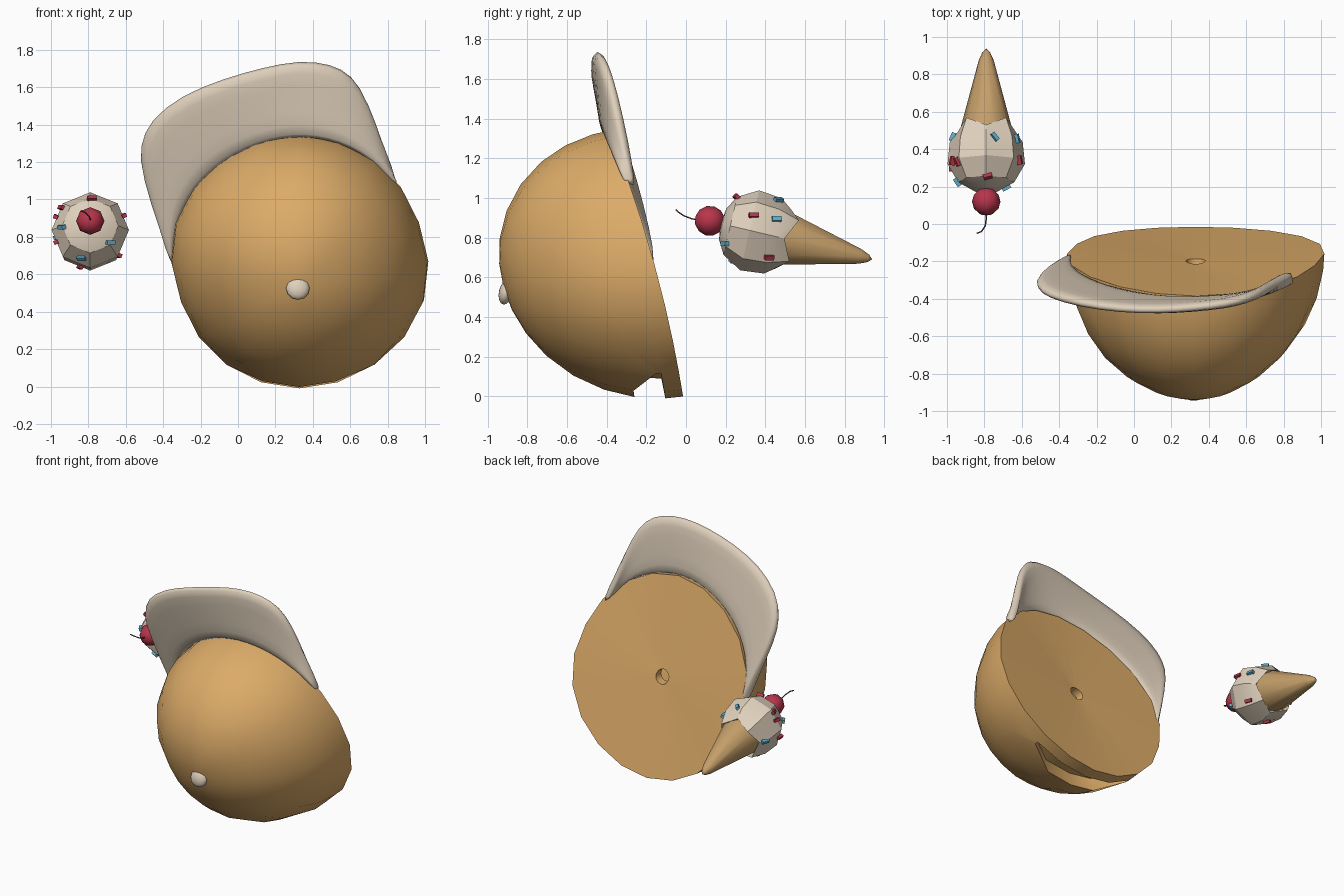
import bpy, bmesh
from math import sin, cos, radians, pi
from mathutils import Vector
from mathutils.bvhtree import BVHTree

cube = bpy.data.objects.get("Cube")
if cube:
    bpy.data.objects.remove(cube, do_unlink=True)


def material(name, rgb):
    m = bpy.data.materials.new(name)
    m.use_nodes = True
    m.diffuse_color = (*rgb, 1)
    bsdf = next(n for n in m.node_tree.nodes if n.type == "BSDF_PRINCIPLED")
    bsdf.inputs["Base Color"].default_value = (*rgb, 1)
    return m


ORANGE = material("cap orange", (0.72, 0.41, 0.14))
CREAM = material("cream", (0.74, 0.63, 0.50))
WAFER = material("wafer brown", (0.55, 0.34, 0.14))
RED = material("cherry red", (0.48, 0.035, 0.07))
BLUE = material("sprinkle blue", (0.12, 0.42, 0.62))
STEM = material("stem brown", (0.10, 0.08, 0.06))


def finish(name, bm, mat, angle=40):
    bmesh.ops.recalc_face_normals(bm, faces=bm.faces)
    me = bpy.data.meshes.new(name)
    bm.to_mesh(me)
    bm.free()
    ob = bpy.data.objects.new(name, me)
    bpy.context.collection.objects.link(ob)
    me.materials.append(mat)
    bpy.ops.object.select_all(action="DESELECT")
    ob.select_set(True)
    bpy.context.view_layer.objects.active = ob
    bpy.ops.object.shade_smooth_by_angle(angle=radians(angle))
    return ob


def loft(bm, rings, closed=True):
    """Skin rows of points with quads; returns vertex and face rows."""
    rows = [[bm.verts.new(p) for p in r] for r in rings]
    n = len(rows[0])
    faces = []
    for a, b in zip(rows, rows[1:]):
        faces.append([bm.faces.new((a[i], a[(i + 1) % n], b[(i + 1) % n], b[i]))
                      for i in range(n if closed else n - 1)])
    return rows, faces


def fan(bm, row, tip):
    v = bm.verts.new(tip)
    for i in range(len(row)):
        bm.faces.new((row[i], row[(i + 1) % len(row)], v))


# Cap: crown and its closed opening
CENTRE = Vector((0.33, -0.2, 0.67))
APEX = Vector((0.32, -0.92, 0.55))


def rim(a):
    """Offset of the rim from the centre at an angle in degrees."""
    r = 0.67 + 0.03 * max(0, cos(radians(2 * (a - 153))))
    c, s = cos(radians(a)), sin(radians(a))
    return Vector((r * c, -0.185 * s + 0.04 * c * c, 0.67 * s))


SEG = 20
angles = [270 + i * 360 / SEG for i in range(SEG)]
rings = []
for k, tilt in enumerate((0, 7, 19, 31, 44, 57, 69, 80)):
    ring = []
    for i, a in enumerate(angles):
        # the strap opening narrows to its ends
        t = radians(9 if k == 2 and i in (2, SEG - 2) else tilt)
        ring.append(CENTRE + rim(a % 360) * cos(t) + (APEX - CENTRE) * sin(t))
    rings.append(ring)

bm = bmesh.new()
rows, bands = loft(bm, rings)
fan(bm, rows[-1], APEX)

# strap opening: a recess above the bottom of the rim
opening = [bands[1][i] for i in (-2, -1, 0, 1)]
ext = bmesh.ops.extrude_face_region(bm, geom=opening)
bmesh.ops.translate(bm, vec=(0, -0.02, 0.1),
                    verts=[v for v in ext["geom"] if isinstance(v, bmesh.types.BMVert)])
bmesh.ops.delete(bm, geom=[f for f in opening if f.is_valid], context="FACES")

# flat closing face with a small round hole in the middle
small = [[CENTRE + rim(a % 360) * 0.075 + Vector((0, d, 0)) for a in angles]
         for d in (0, -0.06)]
inner, _ = loft(bm, small)
fan(bm, inner[1], CENTRE + Vector((0, -0.06, 0)))
for i in range(SEG):
    j = (i + 1) % SEG
    bm.faces.new((rows[0][i], rows[0][j], inner[0][j], inner[0][i]))
finish("cap_crown", bm, ORANGE)

# Cap: brim, from the rim arc to a swept outer edge
outer = [(-.345, -.17, .66), (-.41, -.20, .84), (-.52, -.28, 1.14), (-.53, -.33, 1.29),
         (-.475, -.38, 1.43), (-.30, -.43, 1.565), (-.08, -.46, 1.65), (.13, -.465, 1.71),
         (.33, -.45, 1.75), (.5, -.43, 1.73), (.61, -.40, 1.67), (.69, -.36, 1.54),
         (.76, -.30, 1.3), (.84, -.25, 1.05)]
inner_edge = [CENTRE + rim(182 - 144 * i / 13) * 0.985 + Vector((0, -0.025, 0))
              for i in range(14)]
outer = [Vector(p) for p in outer]
bm = bmesh.new()
loft(bm, [[a.lerp(b, t) for a, b in zip(inner_edge, outer)] for t in (0, .35, .7, 1)],
     closed=False)
brim = finish("cap_brim", bm, CREAM, 60)
sol = brim.modifiers.new("thickness", "SOLIDIFY")
sol.thickness = 0.055
sol.offset = 0
brim.modifiers.new("rounding", "SUBSURF").levels = 1
brim.modifiers["rounding"].render_levels = 1


# Round parts
def ball(name, centre, size, mat, u=12, v=8, turn=0):
    bm = bmesh.new()
    bmesh.ops.create_uvsphere(bm, u_segments=u, v_segments=v, radius=1)
    ob = finish(name, bm, mat, 50)
    ob.scale = size
    ob.location = centre
    ob.rotation_euler.x = turn
    return ob


ball("cap_button", (0.32, -0.908, 0.525), (0.063, 0.063, 0.035), CREAM, turn=radians(78))

# Ice cream, lofted along its tilted axis
SCOOP = Vector((-0.79, 0.35, 0.83))
AXIS = Vector((0, 0.973, -0.23))
SIDE = Vector((1, 0, 0))
UP = SIDE.cross(AXIS)


def ring(t, r, n, wave=0):
    return [SCOOP + AXIS * (t + (wave if i % 2 else -wave))
            + (SIDE * cos(2 * pi * i / n) + UP * sin(2 * pi * i / n)) * r
            for i in range(n)]


bm = bmesh.new()
rows, _ = loft(bm, [ring(-.17, .08, 8), ring(-.13, .15, 8), ring(-.03, .207, 8),
                    ring(.09, .195, 8), ring(.175, .15, 8, .025), ring(.12, .12, 8)])
fan(bm, rows[0], SCOOP - AXIS * 0.18)
fan(bm, rows[-1], SCOOP + AXIS * 0.12)
bmesh.ops.recalc_face_normals(bm, faces=bm.faces)
surface = BVHTree.FromBMesh(bm)
finish("ice_cream_scoop", bm, CREAM, 30)

bm = bmesh.new()
rows, _ = loft(bm, [ring(.12, .14, 10), ring(.17, .137, 10), ring(.54, .04, 10),
                    ring(.585, .02, 10)])
fan(bm, rows[0], SCOOP + AXIS * 0.12)
fan(bm, rows[-1], SCOOP + AXIS * 0.605)
finish("ice_cream_cone", bm, WAFER)

ball("cherry", (-0.79, 0.12, 0.885), (0.076,) * 3, RED, 8, 6, radians(103))

# Cherry stem
cu = bpy.data.curves.new("cherry_stem", "CURVE")
cu.dimensions = "3D"
cu.bevel_depth = 0.004
cu.bevel_resolution = 1
sp = cu.splines.new("POLY")
path = [(-.79, .07, .89), (-.79, .03, .895), (-.795, -.01, .91), (-.815, -.04, .93),
        (-.84, -.05, .94)]
sp.points.add(len(path) - 1)
for p, co in zip(sp.points, path):
    p.co = (*co, 1)
stem = bpy.data.objects.new("cherry_stem", cu)
bpy.context.collection.objects.link(stem)
cu.materials.append(STEM)

# Sprinkles lying on the scoop
sprinkles = {
    RED: [(-.78, .25, 1.01), (-.95, .33, .96), (-.62, .34, .91), (-.98, .34, .91),
          (-.98, .3, .77), (-.84, .37, .65), (-.64, .42, .7)],
    BLUE: [(-.74, .47, 1.0), (-.61, .46, .9), (-.96, .46, .8), (-.95, .22, .85),
           (-.68, .19, .77), (-.84, .23, .68)],
}
for mat, spots in sprinkles.items():
    for i, spot in enumerate(spots):
        pos, normal, _, _ = surface.find_nearest(Vector(spot))
        bm = bmesh.new()
        bmesh.ops.create_cube(bm, size=1)
        bmesh.ops.scale(bm, vec=(0.048, 0.022, 0.024), verts=bm.verts)
        ob = finish("sprinkle_%s_%d" % ("red" if mat is RED else "blue", i + 1), bm, mat)
        ob.rotation_mode = "QUATERNION"
        ob.rotation_quaternion = normal.to_track_quat("Z", "Y")
        ob.location = pos + normal * 0.004
